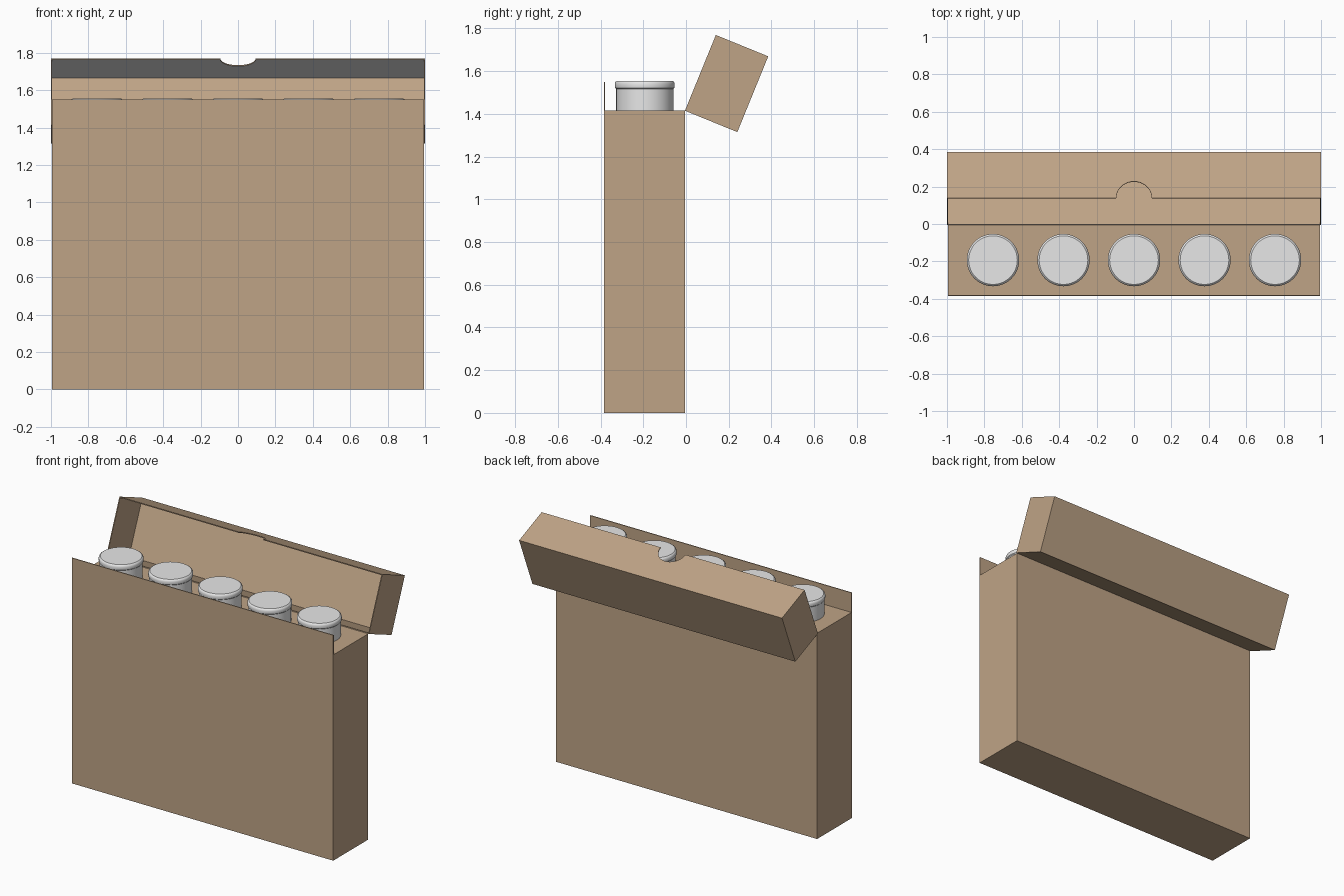
import bpy
import bmesh
from math import pi, sin, cos, radians
from mathutils import Matrix

if "Cube" in bpy.data.objects:
    bpy.data.objects.remove(bpy.data.objects["Cube"], do_unlink=True)


def material(name, rgb):
    mat = bpy.data.materials.new(name)
    mat.use_nodes = True
    colour = (*rgb, 1)
    mat.diffuse_color = colour
    mat.node_tree.nodes["Principled BSDF"].inputs["Base Color"].default_value = colour
    return mat


cardboard = material("cardboard brown", (0.52, 0.37, 0.24))
white = material("light grey", (0.8, 0.8, 0.8))


def finish(name, bm, mats, matrix=Matrix()):
    bmesh.ops.recalc_face_normals(bm, faces=bm.faces[:])
    mesh = bpy.data.meshes.new(name)
    bm.to_mesh(mesh)
    bm.free()
    for mat in mats:
        mesh.materials.append(mat)
    obj = bpy.data.objects.new(name, mesh)
    bpy.context.collection.objects.link(obj)
    obj.matrix_world = matrix
    return obj


def panel(name, low, high, matrix=Matrix()):
    """Cardboard block between two opposite corners."""
    bm = bmesh.new()
    bmesh.ops.create_cube(bm, size=1)
    for v in bm.verts:
        v.co = [h if c > 0 else l for c, l, h in zip(v.co, low, high)]
    return finish(name, bm, [cardboard], matrix)


# Carton: closed body with a taller front panel
W, FRONT, BACK, TOP, T = 0.994, -0.385, -0.005, 1.415, 0.006
panel("carton_body", (-W, FRONT + T, 0), (W, BACK, TOP))
panel("carton_front_panel", (-W, FRONT, 0), (W, FRONT + T, 1.55))

# Lid: modelled closed around its hinge, then swung open
DEPTH, HEIGHT = 0.383, 0.265
swing = Matrix.Translation((0, BACK, TOP)) @ Matrix.Rotation(radians(-112.2), 4, "X")
panel("lid_back", (-1 + T, -T, 0), (1 - T, 0, HEIGHT - T), swing)
panel("lid_top", (-1, -DEPTH, HEIGHT - T), (1, 0, HEIGHT), swing)
for side, x in (("right", -1), ("left", 1 - T)):
    panel("lid_" + side + "_side", (x, T - DEPTH, 0), (x + T, 0, HEIGHT - T), swing)

# Lid front with a half-round thumb notch and a pale inner face
NOTCH, STEPS = 0.095, 20
outline = [(-1, HEIGHT - T), (-1, 0)]
outline += [(-NOTCH * cos(pi * i / STEPS), NOTCH * sin(pi * i / STEPS)) for i in range(STEPS + 1)]
outline += [(1, 0), (1, HEIGHT - T)]
bm = bmesh.new()
face = bm.faces.new([bm.verts.new((x, -DEPTH, z)) for x, z in outline])
extruded = bmesh.ops.extrude_face_region(bm, geom=[face], use_keep_orig=True)["geom"]
for v in extruded:
    if isinstance(v, bmesh.types.BMVert):
        v.co.y += T
bm.normal_update()
for f in bm.faces:
    if all(v.co.y > -DEPTH + T / 2 for v in f.verts):
        f.material_index = 1
finish("lid_front", bm, [cardboard, white], swing)


# Jars: a lathed neck and rounded cap, five in a row
def lathe(name, profile, x, y):
    bm = bmesh.new()
    verts = [bm.verts.new((r, 0, z)) for r, z in profile]
    edges = [bm.edges.new(pair) for pair in zip(verts, verts[1:])]
    bmesh.ops.spin(bm, geom=verts + edges, axis=(0, 0, 1), cent=(0, 0, 0),
                   angle=2 * pi, steps=48)
    bmesh.ops.remove_doubles(bm, verts=bm.verts[:], dist=0.0001)
    obj = finish(name, bm, [white], Matrix.Translation((x, y, 0)))
    bpy.ops.object.select_all(action="DESELECT")
    obj.select_set(True)
    bpy.context.view_layer.objects.active = obj
    bpy.ops.object.shade_smooth_by_angle(angle=radians(35))


neck = [(0, 1.40), (0.134, 1.40), (0.134, 1.52), (0, 1.52)]
cap = [(0, 1.517), (0.134, 1.517), (0.139, 1.522), (0.14, 1.53), (0.14, 1.542),
       (0.137, 1.55), (0.13, 1.555), (0, 1.555)]
for i in range(5):
    x = (i - 2) * 0.377
    lathe(f"jar_neck_{i + 1}", neck, x, -0.193)
    lathe(f"jar_cap_{i + 1}", cap, x, -0.193)
